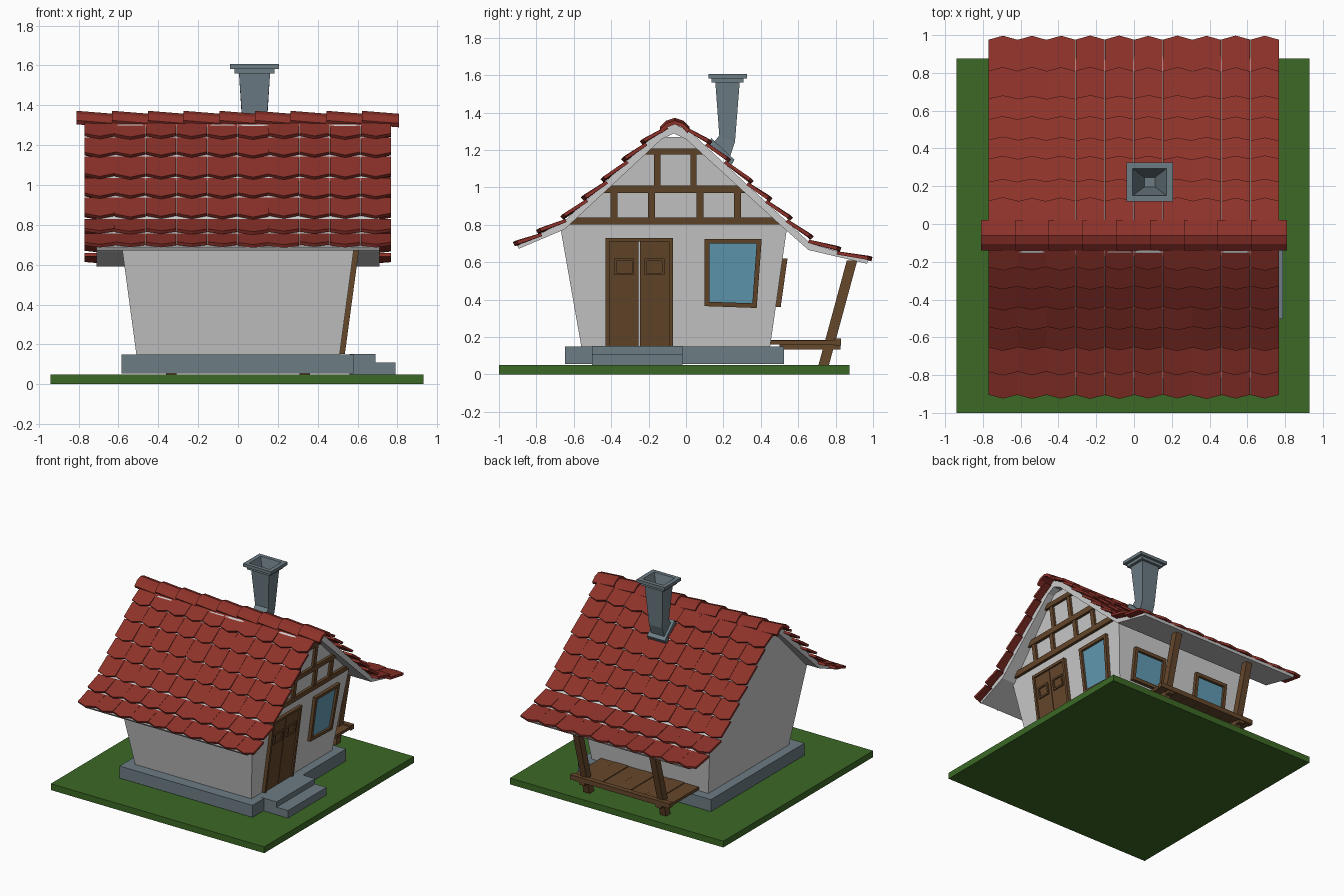
import bpy, bmesh, random
from mathutils import Vector

if "Cube" in bpy.data.objects:
    bpy.data.objects.remove(bpy.data.objects["Cube"])
random.seed(3)


def material(name, rgb):
    m = bpy.data.materials.new(name)
    m.diffuse_color = (*rgb, 1)
    m.use_nodes = True
    m.node_tree.nodes["Principled BSDF"].inputs["Base Color"].default_value = m.diffuse_color
    return m


RED = material("roof_red", (0.27, 0.032, 0.023))
GREEN = material("grass_green", (0.045, 0.14, 0.018))
WOOD = material("wood_brown", (0.13, 0.063, 0.024))
STONE = material("stone_blue_grey", (0.15, 0.20, 0.23))
GLASS = material("glass_blue", (0.12, 0.33, 0.45))


def build(name, solids, mat=None):
    """Each solid is a list of loops with equal point counts, bridged and capped."""
    bm = bmesh.new()
    for loops in solids:
        rings = [[bm.verts.new(p) for p in loop] for loop in loops]
        n = len(rings[0])
        for a, b in zip(rings, rings[1:]):
            for i in range(n):
                j = (i + 1) % n
                bm.faces.new((a[i], a[j], b[j], b[i]))
        bm.faces.new(rings[0][::-1])
        bm.faces.new(rings[-1])
    bmesh.ops.recalc_face_normals(bm, faces=bm.faces)
    me = bpy.data.meshes.new(name)
    bm.to_mesh(me)
    bm.free()
    if mat:
        me.materials.append(mat)
    ob = bpy.data.objects.new(name, me)
    bpy.context.collection.objects.link(ob)
    return ob


def box(x0, x1, y0, y1, z0, z1):
    return [[(x0, y0, z), (x1, y0, z), (x1, y1, z), (x0, y1, z)] for z in (z0, z1)]


def side_x(z):
    return 0.51 + 0.135 * (z - 0.15)


def on_wall(side, pts, depth, sink=0.01):
    """Prism lying on a leaning wall; pts are (along, height)."""
    loops = []
    for d in (-sink, depth):
        if side == "right":
            loops.append([(side_x(z) + d, u, z) for u, z in pts])
        else:
            loops.append([(u, 0.45 + 0.14 * (z - 0.15) + d, z) for u, z in pts])
    return loops


def rect(u0, u1, z0, z1):
    return [(u0, z0), (u1, z0), (u1, z1), (u0, z1)]


def frame(side, outer, inner, depth):
    return [on_wall(side, [outer[i], outer[(i + 1) % 4], inner[(i + 1) % 4], inner[i]], depth)
            for i in range(4)]


# Ground, foundation and entrance steps
build("ground", [box(-0.94, 0.93, -1.0, 0.875, 0, 0.05)], GREEN)
build("foundation", [box(-0.585, 0.58, -0.647, 0.524, 0.055, 0.15)], STONE)
build("entrance_steps", [box(0.56, 0.69, -0.503, -0.02, 0.05, 0.152),
                         box(0.68, 0.79, -0.503, -0.02, 0.05, 0.11)], STONE)

# House body with outward leaning walls
gable = [(-0.56, 0.15), (0.45, 0.15), (0.54, 0.785), (0.0, 1.27), (-0.13, 1.27), (-0.67, 0.775)]
build("walls", [[[(s * side_x(z), y, z) for y, z in gable] for s in (-1, 1)]])

# Timber framing on the right gable
beams = [[(-0.64, 0.80), (0.525, 0.80), (0.49, 0.84), (-0.605, 0.84)],
         [(-0.465, 0.97), (0.345, 0.97), (0.305, 1.01), (-0.43, 1.01)],
         [(-0.235, 1.175), (0.13, 1.175), (0.095, 1.208), (-0.205, 1.208)]]
studs = [rect(y - 0.018, y + 0.018, 0.835, 0.975) for y in (-0.385, -0.185, 0.075, 0.275)]
studs += [rect(y - 0.017, y + 0.017, 1.005, 1.18) for y in (-0.153, 0.04)]
build("gable_beams", [on_wall("right", b, 0.022) for b in beams], WOOD)
build("gable_studs", [on_wall("right", s, 0.018) for s in studs], WOOD)

# Double door with raised panels
build("door_frame", [on_wall("right", rect(*r), 0.026) for r in
      ((-0.43, -0.41, 0.152, 0.73), (-0.09, -0.07, 0.152, 0.73), (-0.41, -0.09, 0.71, 0.73))], WOOD)
build("door_leaves", [on_wall("right", rect(*r), 0.014) for r in
      ((-0.41, -0.253, 0.152, 0.71), (-0.247, -0.09, 0.152, 0.71))], WOOD)
build("door_panels", [s for y in (-0.385, -0.222) for s in
      frame("right", rect(y, y + 0.108, 0.53, 0.62),
            rect(y + 0.013, y + 0.095, 0.543, 0.607), 0.024)], WOOD)

# Windows: slightly crooked one on the right, a pair at the back
outer = [(0.10, 0.365), (0.378, 0.355), (0.405, 0.725), (0.10, 0.725)]
inner = [(0.125, 0.388), (0.355, 0.38), (0.378, 0.70), (0.125, 0.70)]
build("right_window_frame", frame("right", outer, inner, 0.026), WOOD)
build("right_window_glass", [on_wall("right", inner, 0.008)], GLASS)
for name, x in (("back_window_a", 0.29), ("back_window_b", -0.29)):
    hole = rect(x - 0.12, x + 0.12, 0.385, 0.595)
    build(name + "_frame", frame("back", rect(x - 0.145, x + 0.145, 0.36, 0.62), hole, 0.027), WOOD)
    build(name + "_glass", [on_wall("back", hole, 0.008)], GLASS)

# Roof shell under the tiles
shell = [(-0.893, 0.672), (-0.65, 0.775), (-0.13, 1.258), (-0.065, 1.288), (0.0, 1.258),
         (0.53, 0.775), (0.655, 0.665), (0.967, 0.592),
         (0.977, 0.61), (0.665, 0.70), (0.02, 1.30), (-0.065, 1.34), (-0.15, 1.30),
         (-0.65, 0.82), (-0.903, 0.688)]
build("roof_shell", [[[(x, y, z) for y, z in shell] for x in (-0.71, 0.71)]])

# Roof tiles: rows from eave to ridge, each tile with a pointed lower edge
front_rows = [(-0.925, 0.704), (-0.80, 0.768), (-0.67, 0.842), (-0.56, 0.943), (-0.455, 1.04),
              (-0.345, 1.148), (-0.245, 1.243), (-0.13, 1.335)]
back_rows = [(0.997, 0.625), (0.83, 0.675), (0.68, 0.735), (0.57, 0.835), (0.46, 0.938),
             (0.36, 1.032), (0.24, 1.147), (0.14, 1.243), (0.02, 1.335)]


def tile_rows(rows):
    tiles, w = [], 1.54 / 10
    for (ya, za), (yb, zb) in zip(rows, rows[1:]):
        a, b = Vector((0, ya, za)), Vector((0, yb, zb))
        up = (b - a).normalized()
        n = Vector((0, -up.z, up.y)) if up.y > 0 else Vector((0, up.z, -up.y))
        for i in range(10):
            x0, x1 = -0.77 + i * w, -0.77 + (i + 1) * w - 0.002
            lift = n * random.uniform(-0.004, 0.004)
            low = a + up * 0.022 + lift
            high = b + up * 0.015 - n * 0.022
            top = [low + Vector((x0, 0, 0)), a + lift + Vector(((x0 + x1) / 2, 0, 0)),
                   low + Vector((x1, 0, 0)), high + Vector((x1, 0, 0)), high + Vector((x0, 0, 0))]
            tiles.append([[p - n * 0.018 for p in top], top])
    return tiles


build("front_roof_tiles", tile_rows(front_rows), RED)
build("back_roof_tiles", tile_rows(back_rows), RED)

# Overlapping ridge caps
arc = [(-0.080, 1.312), (-0.045, 1.345), (0, 1.360), (0.045, 1.345), (0.080, 1.312)]
cap = arc + [(y * 0.85, z - 0.02) for y, z in reversed(arc)]
caps = []
for i in range(9):
    x0 = -0.81 + i * 0.179
    caps.append([[(x, -0.06 + y, z + d) for y, z in cap]
                 for x, d in ((x0, 0.012), (x0 + 0.187, -0.003))])
build("ridge_caps", caps, RED)

# Chimney: flange on the slope, bent tapered shaft, stepped hollow cap
CX = 0.083


def ring(y, z, hx, hy, slope=0.0):
    return [(CX + sx * hx, y + sy * hy, z - slope * sy * hy)
            for sx, sy in ((-1, -1), (1, -1), (1, 1), (-1, 1))]


build("chimney_flange", [[ring(0.180, 1.175, 0.078, 0.062, 0.93),
                          ring(0.197, 1.205, 0.078, 0.062, 0.93)]], STONE)
build("chimney", [[ring(0.185, 1.19, 0.058, 0.045, 0.9), ring(0.22, 1.26, 0.058, 0.042, 0.4),
                   ring(0.222, 1.56, 0.078, 0.065), ring(0.222, 1.56, 0.10, 0.085),
                   ring(0.222, 1.583, 0.10, 0.085), ring(0.222, 1.583, 0.123, 0.103),
                   ring(0.222, 1.607, 0.123, 0.103), ring(0.222, 1.607, 0.09, 0.072),
                   ring(0.222, 1.42, 0.028, 0.025)]], STONE)

# Back porch: planks, edge rail, joists and leaning posts
build("porch_planks", [box(-0.43 + i * 0.123, -0.43 + i * 0.123 + 0.119, 0.44, 0.81,
                           0.16, 0.182 + 0.003 * (i % 2)) for i in range(7)], WOOD)
build("porch_edge_rail", [box(-0.435, 0.435, 0.79, 0.83, 0.155, 0.192)], WOOD)
build("porch_joists", [box(x - 0.025, x + 0.025, 0.50, 0.825, 0.133, 0.16)
                       for x in (-0.335, 0.335)], WOOD)
build("porch_posts", [[[(x + sx * 0.026, y + sy * 0.028, z)
                        for sx, sy in ((-1, -1), (1, -1), (1, 1), (-1, 1))]
                       for y, z in ((0.735, 0.045), (0.888, 0.61))]
                      for x in (-0.335, 0.335)], WOOD)
